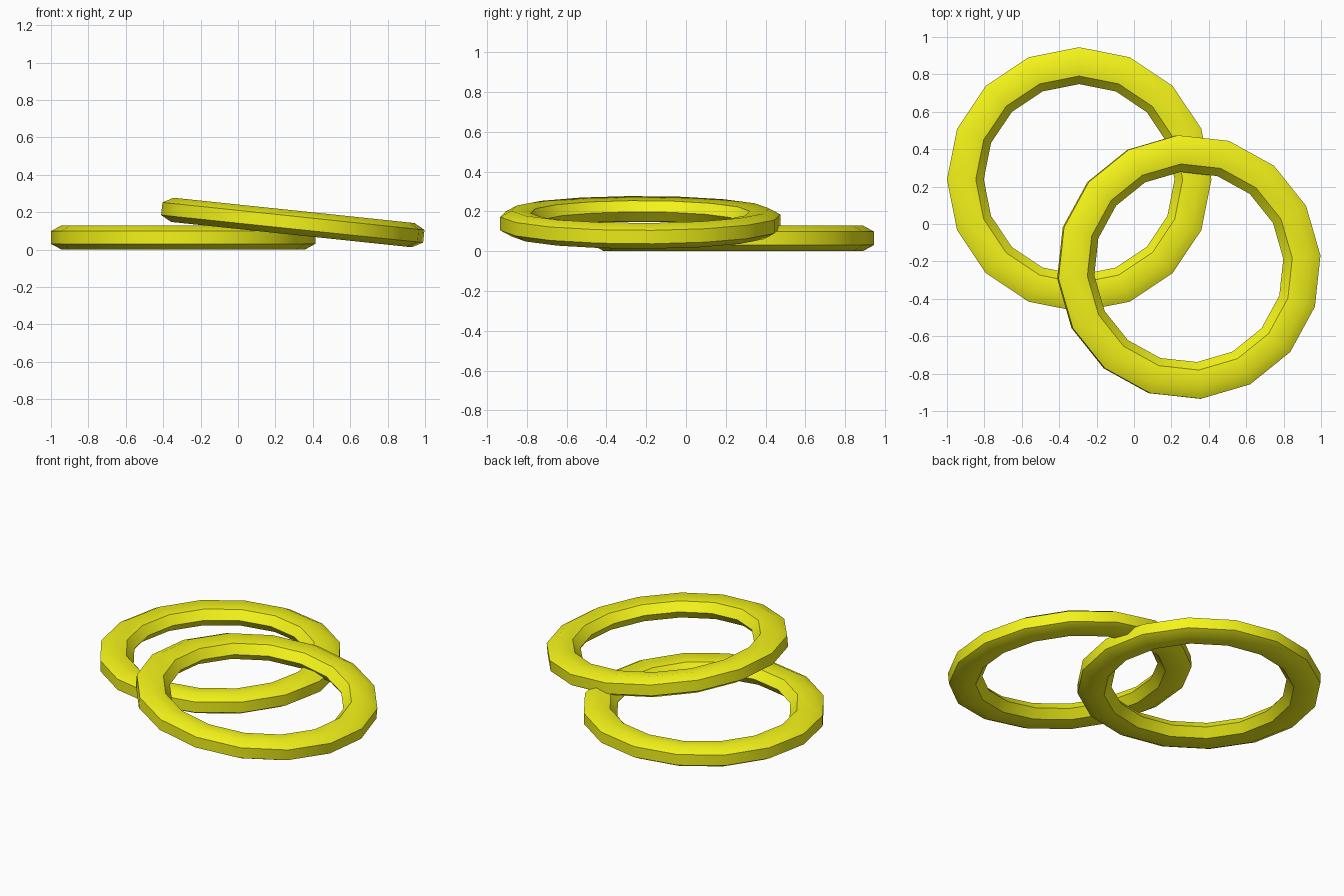
import bpy, bmesh, math
from mathutils import Matrix

if "Cube" in bpy.data.objects:
    bpy.data.objects.remove(bpy.data.objects["Cube"])

SIDES = 16
# Cross-section (radius, height from the ring's mid-plane), seven-sided
PROFILE = [(0.707, -0.034), (0.707, 0.034), (0.65, 0.065), (0.553, 0.052),
           (0.51, 0.0), (0.553, -0.052), (0.65, -0.065)]

yellow = bpy.data.materials.new("yellow")
yellow.diffuse_color = (0.9, 0.9, 0.01, 1)
yellow.use_nodes = True
yellow.node_tree.nodes["Principled BSDF"].inputs["Base Color"].default_value = yellow.diffuse_color


def ring(name, centre, tilt=0.0, spin=0.0):
    """Sweep the cross-section around a 16-sided loop."""
    bm = bmesh.new()
    loops = []
    for i in range(SIDES):
        a = 2 * math.pi * i / SIDES
        loops.append([bm.verts.new((r * math.cos(a), r * math.sin(a), z)) for r, z in PROFILE])
    n = len(PROFILE)
    for i in range(SIDES):
        p, q = loops[i], loops[(i + 1) % SIDES]
        for j in range(n):
            k = (j + 1) % n
            bm.faces.new((p[j], q[j], q[k], p[k]))
    bmesh.ops.recalc_face_normals(bm, faces=bm.faces)
    mesh = bpy.data.meshes.new(name)
    bm.to_mesh(mesh)
    bm.free()
    mesh.materials.append(yellow)
    obj = bpy.data.objects.new(name, mesh)
    bpy.context.collection.objects.link(obj)
    obj.matrix_world = (Matrix.Translation(centre)
                        @ Matrix.Rotation(math.radians(tilt), 4, 'Y')
                        @ Matrix.Rotation(math.radians(spin), 4, 'Z'))
    # Smooth around the ring, crisp along the profile corners
    bpy.ops.object.select_all(action='DESELECT')
    obj.select_set(True)
    bpy.context.view_layer.objects.active = obj
    bpy.ops.object.shade_smooth_by_angle(angle=math.radians(40))
    return obj


# Ring lying flat, and a second one leaning across it
ring("flat_ring", (-0.293, 0.238, 0.065))
ring("leaning_ring", (0.293, -0.23, 0.145), tilt=6, spin=5)
